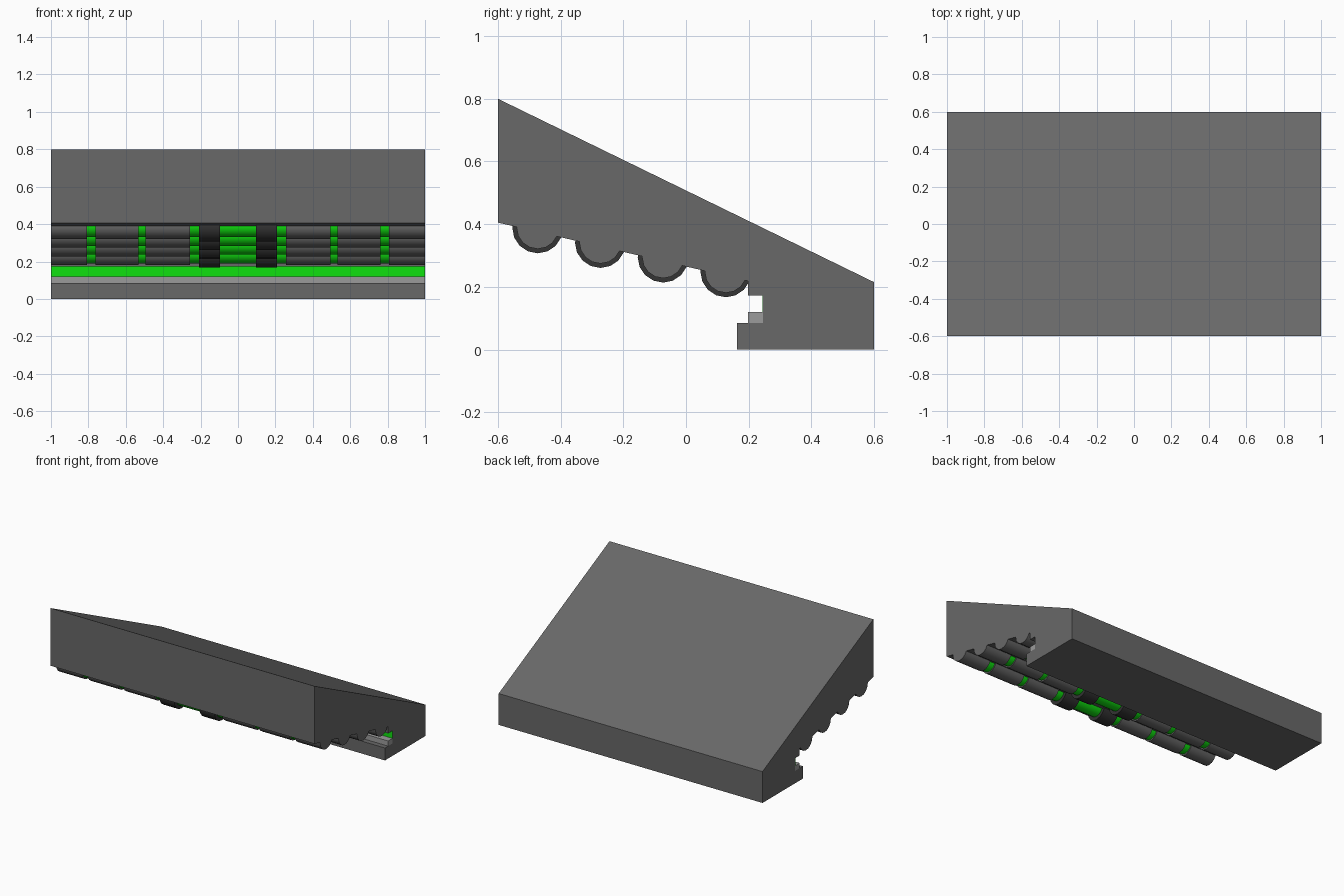
import bpy
import bmesh
from math import cos, sin, pi

if "Cube" in bpy.data.objects:
    bpy.data.objects.remove(bpy.data.objects["Cube"])


def material(name, rgb):
    m = bpy.data.materials.new(name)
    m.diffuse_color = (*rgb, 1)
    m.use_nodes = True
    m.node_tree.nodes["Principled BSDF"].inputs["Base Color"].default_value = m.diffuse_color
    return m


DARK = material("dark_grey", (0.14, 0.14, 0.14))
BLACK = material("near_black", (0.035, 0.035, 0.035))
LIGHT = material("light_grey", (0.33, 0.33, 0.33))
GREEN = material("green", (0.005, 0.75, 0.005))


def extrude_x(name, profile, x0, x1, mat, smooth=False):
    """Extrude a closed (y, z) profile along x from x0 to x1."""
    bm = bmesh.new()
    base = bm.faces.new([bm.verts.new((x0, y, z)) for y, z in profile])
    out = bmesh.ops.extrude_face_region(bm, geom=[base])
    verts = [g for g in out["geom"] if isinstance(g, bmesh.types.BMVert)]
    bmesh.ops.translate(bm, verts=verts, vec=(x1 - x0, 0, 0))
    bmesh.ops.recalc_face_normals(bm, faces=bm.faces)
    mesh = bpy.data.meshes.new(name)
    bm.to_mesh(mesh)
    bm.free()
    mesh.materials.append(mat)
    ob = bpy.data.objects.new(name, mesh)
    bpy.context.collection.objects.link(ob)
    if smooth:
        bpy.context.view_layer.objects.active = ob
        ob.select_set(True)
        bpy.ops.object.shade_smooth_by_angle()
        ob.select_set(False)
    return ob


def rect(y0, y1, z0, z1):
    return [(y0, z0), (y1, z0), (y1, z1), (y0, z1)]


def circle(y, z, r, n=16):
    return [(y + r * cos(2 * pi * i / n), z + r * sin(2 * pi * i / n))
            for i in range(n)]


# Sloped wedge body with a stepped, slotted foot at the back
extrude_x("wedge_body", [
    (-0.6, 0.8), (0.6, 0.215), (0.6, 0), (0.163, 0), (0.163, 0.085),
    (0.246, 0.085), (0.246, 0.172), (0.197, 0.172), (0.197, 0.219),
    (-0.6, 0.405)], -1, 1, DARK)

# Foot ledge and the green lining of the slot
extrude_x("foot_ledge", rect(0.197, 0.246, 0.085, 0.12), -1, 1, LIGHT)
extrude_x("slot_strip", rect(0.244, 0.247, 0.12, 0.172), -1, 1, GREEN)

# Rolls under the slope: (x start, x end, radius, material), mirrored in x
SECTIONS = [
    ("collar", 0.096, 0.209, 0.081, BLACK),
    ("green_ring", 0.209, 0.257, 0.058, GREEN),
    ("roll", 0.257, 0.494, 0.067, DARK),
    ("green_ring", 0.494, 0.533, 0.058, GREEN),
    ("roll", 0.533, 0.763, 0.067, DARK),
    ("green_ring", 0.763, 0.807, 0.058, GREEN),
    ("roll", 0.807, 1.0, 0.067, DARK),
]
for row in range(4):
    y, z = -0.473 + 0.2 * row, 0.388 - 0.0467 * row
    extrude_x("green_core", circle(y, z, 0.058), -0.096, 0.096, GREEN, True)
    for name, a, b, r, mat in SECTIONS:
        for x0, x1 in ((a, b), (-b, -a)):
            extrude_x(name, circle(y, z, r), x0, x1, mat, True)
